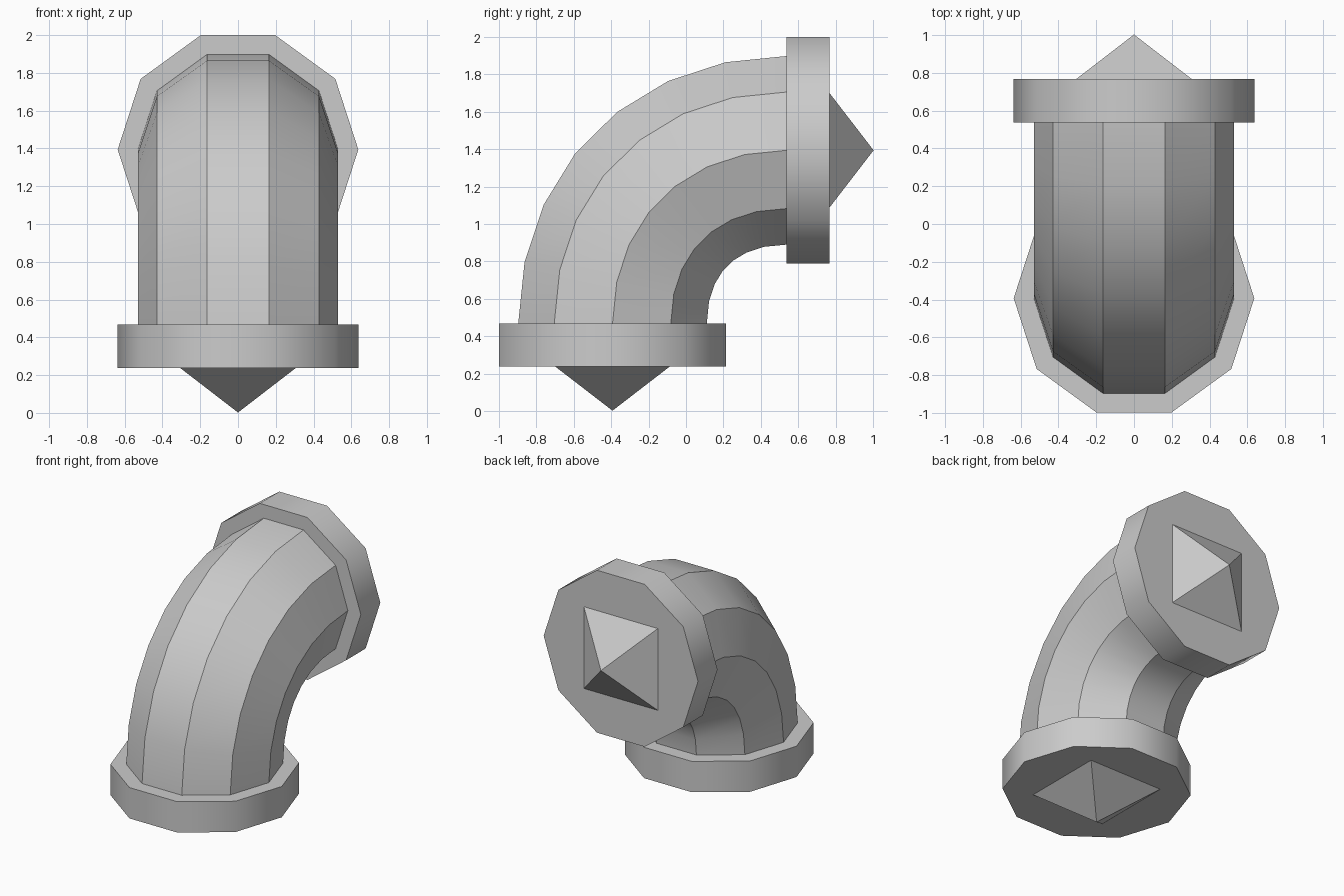
import bpy, bmesh, math
from mathutils import Vector

if "Cube" in bpy.data.objects:
    bpy.data.objects.remove(bpy.data.objects["Cube"])

SIDES, STEPS = 10, 7
X = Vector((1, 0, 0))


def ring(bm, centre, axis, radius, sides=SIDES, phase=0.0):
    # polygon round the given axis, starting on +x
    n = axis.cross(X).normalized()
    out = []
    for i in range(sides):
        a = phase + 2 * math.pi * i / sides
        out.append(bm.verts.new(centre + radius * (math.cos(a) * X + math.sin(a) * n)))
    return out


def bridge(bm, r0, r1):
    for i in range(len(r0)):
        j = (i + 1) % len(r0)
        bm.faces.new((r0[i], r0[j], r1[j], r1[i])).smooth = True


def finish(bm, name):
    bmesh.ops.recalc_face_normals(bm, faces=bm.faces)
    me = bpy.data.meshes.new(name)
    bm.to_mesh(me)
    bm.free()
    ob = bpy.data.objects.new(name, me)
    bpy.context.collection.objects.link(ob)
    return ob


# Centre line of the elbow: a quarter-turn Bezier
start, end = Vector((0, -0.393, 0.467)), Vector((0, 0.538, 1.394))
handle = 0.59 * 0.928
p = [start, start + Vector((0, 0, handle)), end - Vector((0, handle, 0)), end]


def point(t):
    u = 1 - t
    return u**3 * p[0] + 3 * u * u * t * p[1] + 3 * u * t * t * p[2] + t**3 * p[3]


def tangent(t):
    u = 1 - t
    return (u * u * (p[1] - p[0]) + 2 * u * t * (p[2] - p[1]) + t * t * (p[3] - p[2])).normalized()


# Bent pipe, creased along its length
bm = bmesh.new()
rings = [ring(bm, point(i / STEPS), tangent(i / STEPS), 0.53) for i in range(STEPS + 1)]
for a, b in zip(rings, rings[1:]):
    bridge(bm, a, b)
    for v, w in zip(a, b):
        bm.edges.get((v, w)).smooth = False
finish(bm, "elbow_pipe")

# Flange and pointed connector at each end
for name, base, axis in (("bottom", start, Vector((0, 0, -1))), ("back", end, Vector((0, 1, 0)))):
    bm = bmesh.new()
    inner = ring(bm, base, axis, 0.637)
    outer = ring(bm, base + axis * 0.23, axis, 0.637)
    bridge(bm, inner, outer)
    for r in (inner, outer):
        bm.faces.new(r)
        for i in range(SIDES):
            bm.edges.get((r[i - 1], r[i])).smooth = False
    finish(bm, name + "_flange")

    bm = bmesh.new()
    square = ring(bm, base + axis * 0.23, axis, 0.305 * math.sqrt(2), 4, math.pi / 4)
    tip = bm.verts.new(base + axis * 0.465)
    for i in range(4):
        bm.faces.new((square[i - 1], square[i], tip))
    bm.faces.new(square)
    finish(bm, name + "_point")
